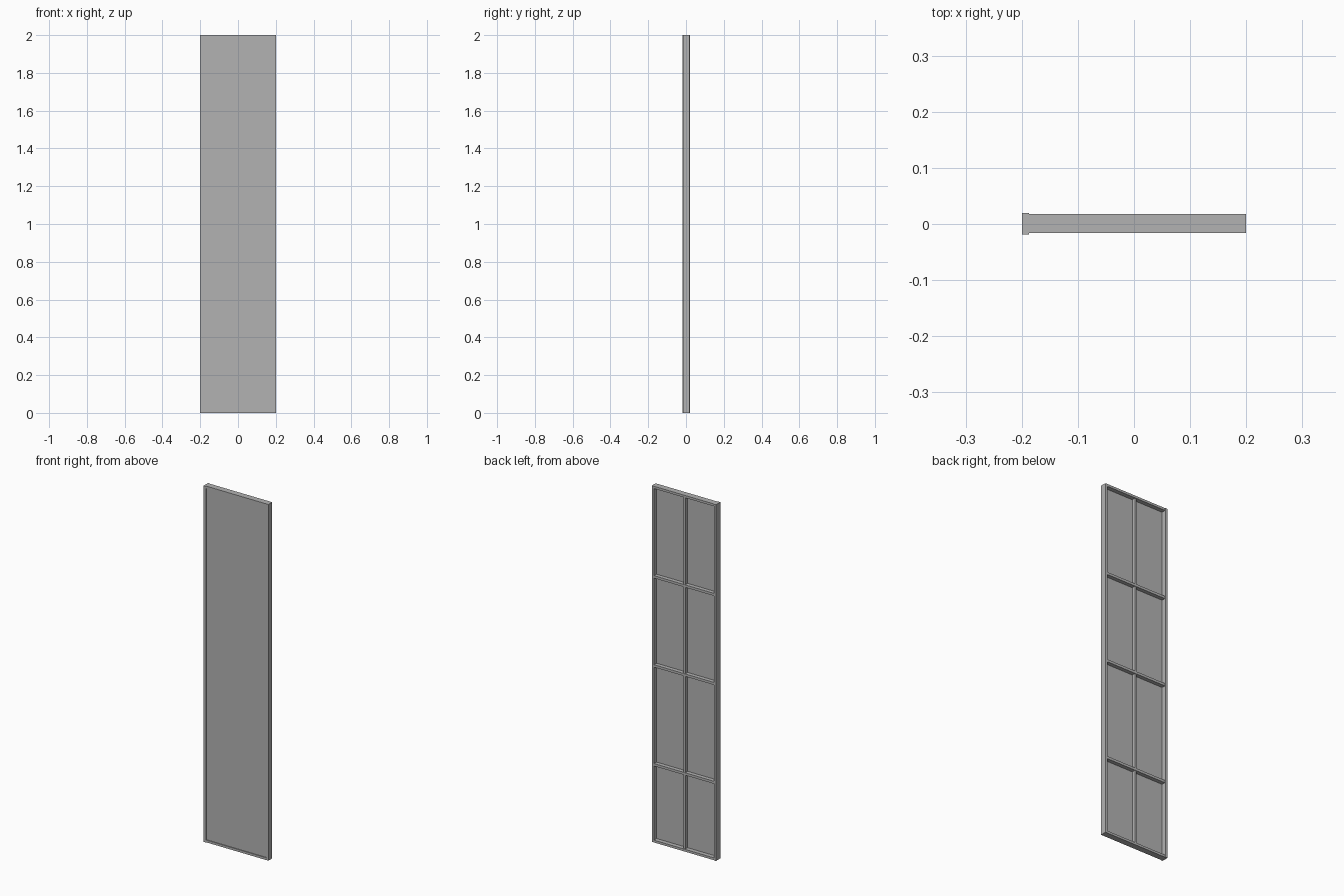
import bpy

old = bpy.data.objects.get("Cube")
if old:
    bpy.data.objects.remove(old, do_unlink=True)

grey = bpy.data.materials.new("mid_grey")
grey.use_nodes = True
grey.diffuse_color = (0.45, 0.45, 0.45, 1)
grey.node_tree.nodes["Principled BSDF"].inputs["Base Color"].default_value = grey.diffuse_color


def box(name, x, y, z):
    """Box from (min, max) ranges on each axis."""
    ranges = (x, y, z)
    bpy.ops.mesh.primitive_cube_add(size=1, location=[sum(r) / 2 for r in ranges])
    ob = bpy.context.object
    ob.name = name
    ob.scale = [r[1] - r[0] for r in ranges]
    bpy.ops.object.transform_apply(location=False, rotation=False, scale=True)
    ob.data.materials.append(grey)
    return ob


W, H, RIM = 0.2, 2.0, 0.013
FRONT, BACK = -0.016, 0.018
inner = W - RIM

# Outer frame, with a slightly deeper stile on the right
box("right_stile", (-W, -inner), (-0.019, 0.02), (0, H))
box("left_stile", (inner, W), (FRONT, BACK), (0, H))
box("bottom_rail", (-inner, inner), (FRONT, BACK), (0, RIM))
box("top_rail", (-inner, inner), (FRONT, BACK), (H - RIM, H))

# Thin sheet set just behind the front of the frame
box("panel", (-inner, inner), (-0.012, -0.006), (RIM, H - RIM))

# Stiffening bars on the back of the sheet
box("centre_bar", (-0.006, 0.006), (-0.006, 0.014), (RIM, H - RIM))
for i, z in enumerate((0.435, 0.99, 1.49)):
    box(f"cross_bar_{i + 1}", (-inner, inner), (-0.006, 0.016), (z - 0.007, z + 0.007))
